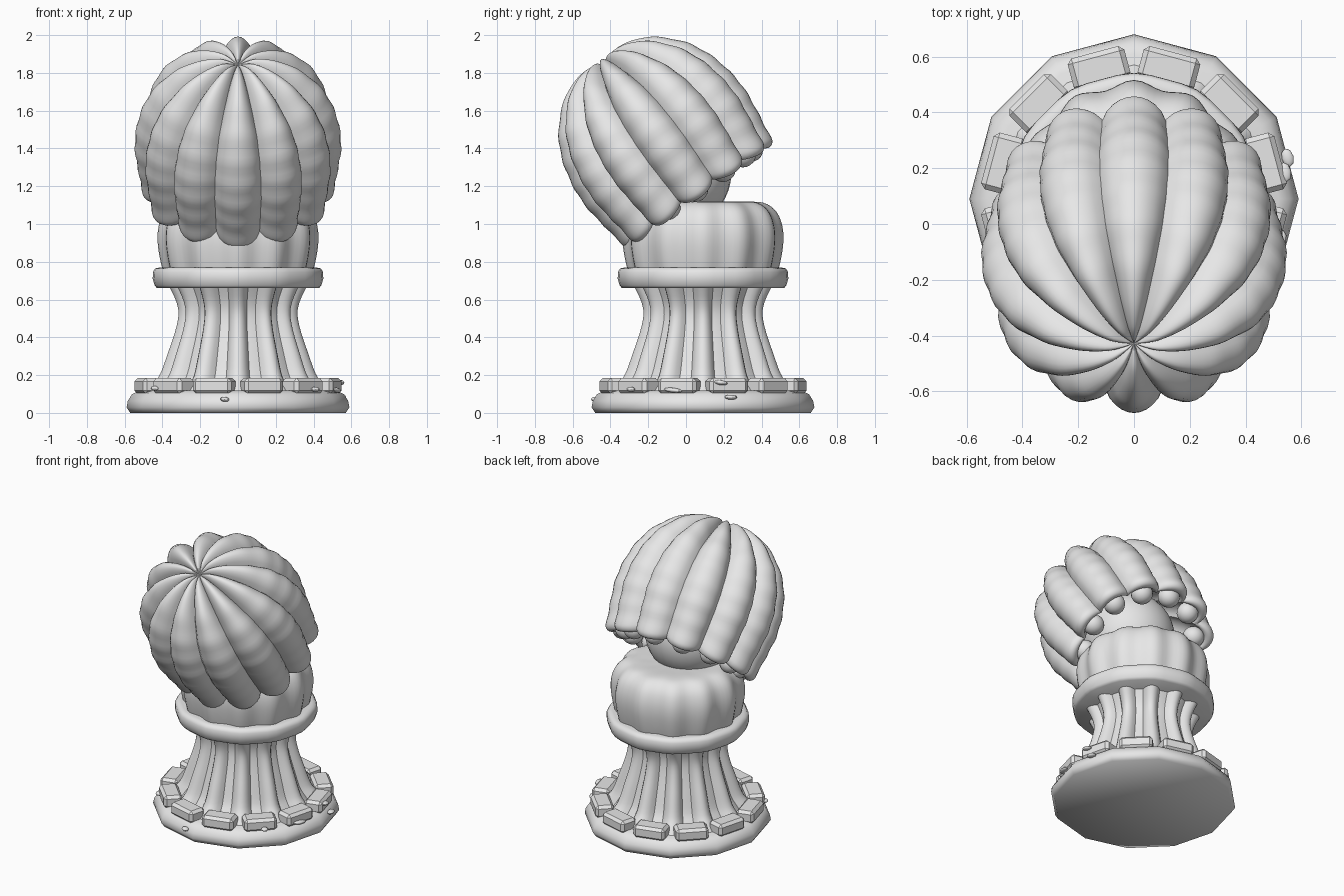
import bpy, bmesh, math, random
from mathutils import Matrix, Vector

if "Cube" in bpy.data.objects:
    bpy.data.objects.remove(bpy.data.objects["Cube"])

random.seed(4)
LOBES = 12
CY = 0.09  # pedestal axis sits slightly behind the origin

stone = bpy.data.materials.new("grey_stone")
stone.diffuse_color = (0.8, 0.8, 0.8, 1)
stone.use_nodes = True
stone.node_tree.nodes["Principled BSDF"].inputs["Base Color"].default_value = stone.diffuse_color


def finish(name, bm, angle=40, matrix=None):
    bmesh.ops.remove_doubles(bm, verts=bm.verts, dist=1e-5)
    bmesh.ops.recalc_face_normals(bm, faces=bm.faces)
    me = bpy.data.meshes.new(name)
    bm.to_mesh(me)
    bm.free()
    me.materials.append(stone)
    ob = bpy.data.objects.new(name, me)
    bpy.context.collection.objects.link(ob)
    if matrix is not None:
        ob.matrix_world = matrix
    bpy.ops.object.select_all(action='DESELECT')
    ob.select_set(True)
    bpy.context.view_layer.objects.active = ob
    bpy.ops.object.shade_smooth_by_angle(angle=math.radians(angle))
    return ob


def smooth_profile(pts, n):
    # Catmull-Rom curve through the profile points
    out = []
    for i in range(len(pts) - 1):
        p = [Vector(pts[min(max(k, 0), len(pts) - 1)]) for k in range(i - 1, i + 3)]
        for s in range(n):
            t = s / n
            out.append(0.5 * (2 * p[1] + (p[2] - p[0]) * t
                              + (2 * p[0] - 5 * p[1] + 4 * p[2] - p[3]) * t * t
                              + (3 * p[1] - p[0] - 3 * p[2] + p[3]) * t ** 3))
    out.append(Vector(pts[-1]))
    return [(max(v[0], 0), v[1]) for v in out]


def lathe(name, profile, segs, shape=None, angle=40, matrix=None, pivot=None):
    # revolve (radius, height) points; shape(theta, r, z) scales the radius,
    # and with a pivot height it scales the height about it too
    bm = bmesh.new()
    rings = []
    for r, z in profile:
        ring = []
        for i in range(segs):
            th = 2 * math.pi * i / segs
            k = shape(th, r, z) if shape else 1
            h = z if pivot is None else pivot + (z - pivot) * k
            ring.append(bm.verts.new((r * k * math.cos(th), r * k * math.sin(th), h)))
        rings.append(ring)
    for a, b in zip(rings, rings[1:]):
        for i in range(segs):
            j = (i + 1) % segs
            bm.faces.new((a[i], a[j], b[j], b[i]))
    return finish(name, bm, angle, matrix)


def cap_lobe(th, r, z):
    depth = 0.13 * min(1, r / 0.28) ** 0.8
    groove = 1 - depth * (1 - abs(math.cos(LOBES * th / 2)) ** 0.75)
    return groove * (1 + 0.005 * math.sin(z * 48) * min(1, r / 0.3))


def rib(th, r, z):
    c = max(0.0, (math.cos(LOBES * th) + 0.4) / 1.4)
    return 1 - 0.15 * (1 - c ** 0.6)


def soft_lobe(th, r, z):
    return 1 - 0.06 * (0.5 - 0.5 * math.cos(LOBES * th))


pedestal = Matrix.Translation((0, CY, 0))

# Twelve-sided foot
lathe("base_plate", [(0, 0), (0.57, 0), (0.59, 0.03), (0.583, 0.065),
                     (0.56, 0.1), (0.52, 0.118), (0, 0.118)], 12, None, 100, pedestal)

# Flared column with ribs
lathe("ribbed_column", smooth_profile(
    [(0.487, 0.11), (0.445, 0.16), (0.41, 0.21), (0.37, 0.32), (0.333, 0.43),
     (0.315, 0.52), (0.327, 0.59), (0.365, 0.67)], 3),
    LOBES * 12, rib, 45, pedestal)

# Collar ring and lobed bulb resting on it
lathe("collar_ring", [(0, 0.66), (0.425, 0.66), (0.438, 0.675), (0.448, 0.71),
                      (0.447, 0.745), (0.435, 0.765), (0.41, 0.77), (0, 0.76)],
      48, lambda th, r, z: 1 + 0.008 * math.cos(LOBES * th), 50, pedestal)
lathe("lower_bulb", smooth_profile(
    [(0.395, 0.74), (0.414, 0.82), (0.426, 0.91), (0.42, 0.99), (0.392, 1.06),
     (0.34, 1.105), (0.27, 1.118), (0.15, 1.112), (0, 1.105)], 3),
    LOBES * 8, soft_lobe, 50, pedestal)

# Stone blocks around the foot
for i in range(LOBES):
    th = math.radians(15 + 30 * i)
    bm = bmesh.new()
    bmesh.ops.create_cube(bm, size=1)
    bmesh.ops.scale(bm, verts=bm.verts, vec=(0.12, 0.21, 0.085))
    bmesh.ops.bevel(bm, geom=bm.edges[:], offset=0.018, segments=1,
                    affect='EDGES', profile=0.5)
    m = (pedestal @ Matrix.Rotation(th, 4, 'Z')
         @ Matrix.Translation((0.484, 0, 0.143)))
    finish("stone_block", bm, 25, m)

# Small flat pebbles stuck to the foot: direction, distance, height, length
for deg, dist, z, size in [(217, 0.55, 0.13, 0.026), (263, 0.575, 0.072, 0.024),
                           (317, 0.56, 0.125, 0.024), (343, 0.545, 0.12, 0.05),
                           (10, 0.55, 0.16, 0.036), (15, 0.57, 0.083, 0.034)]:
    bm = bmesh.new()
    bmesh.ops.create_uvsphere(bm, u_segments=8, v_segments=6, radius=1)
    m = (pedestal @ Matrix.Rotation(math.radians(deg), 4, 'Z')
         @ Matrix.Translation((dist, 0, z))
         @ Matrix.Rotation(random.uniform(-0.15, 0.15), 4, 'X')
         @ Matrix.Diagonal((0.022, size, 0.013, 1)))
    finish("pebble", bm, 40, m)

# Tilted lobed cap, hollow underneath
tilt = (Matrix.Translation((0, 0.073, 1.152))
        @ Matrix.Rotation(math.radians(36), 4, 'X') @ Matrix.Diagonal((1.045, 1, 1, 1)))
lathe("lobed_cap", smooth_profile(
    [(0, 0.33), (0.22, 0.28), (0.34, 0.16), (0.4, 0.05), (0.425, 0.0), (0.455, -0.012),
     (0.478, 0.005), (0.488, 0.05), (0.506, 0.17), (0.522, 0.3), (0.514, 0.44),
     (0.475, 0.59), (0.405, 0.715), (0.31, 0.81), (0.2, 0.873), (0.1, 0.89),
     (0.035, 0.872), (0, 0.85)], 5), LOBES * 10, cap_lobe, 50, tilt, 0.3)

# Round beads under the rim, one inside each lobe
for i in range(LOBES):
    bm = bmesh.new()
    bmesh.ops.create_uvsphere(bm, u_segments=16, v_segments=10, radius=0.068)
    m = (tilt @ Matrix.Rotation(math.radians(30 * i), 4, 'Z')
         @ Matrix.Translation((0.36, 0, 0.04)))
    finish("rim_bead", bm, 40, m)

# Inner ball joining the cap to the bulb
bm = bmesh.new()
bmesh.ops.create_uvsphere(bm, u_segments=32, v_segments=20, radius=0.29)
finish("inner_ball", bm, 40, Matrix.Translation((0, -0.05, 1.27)))
